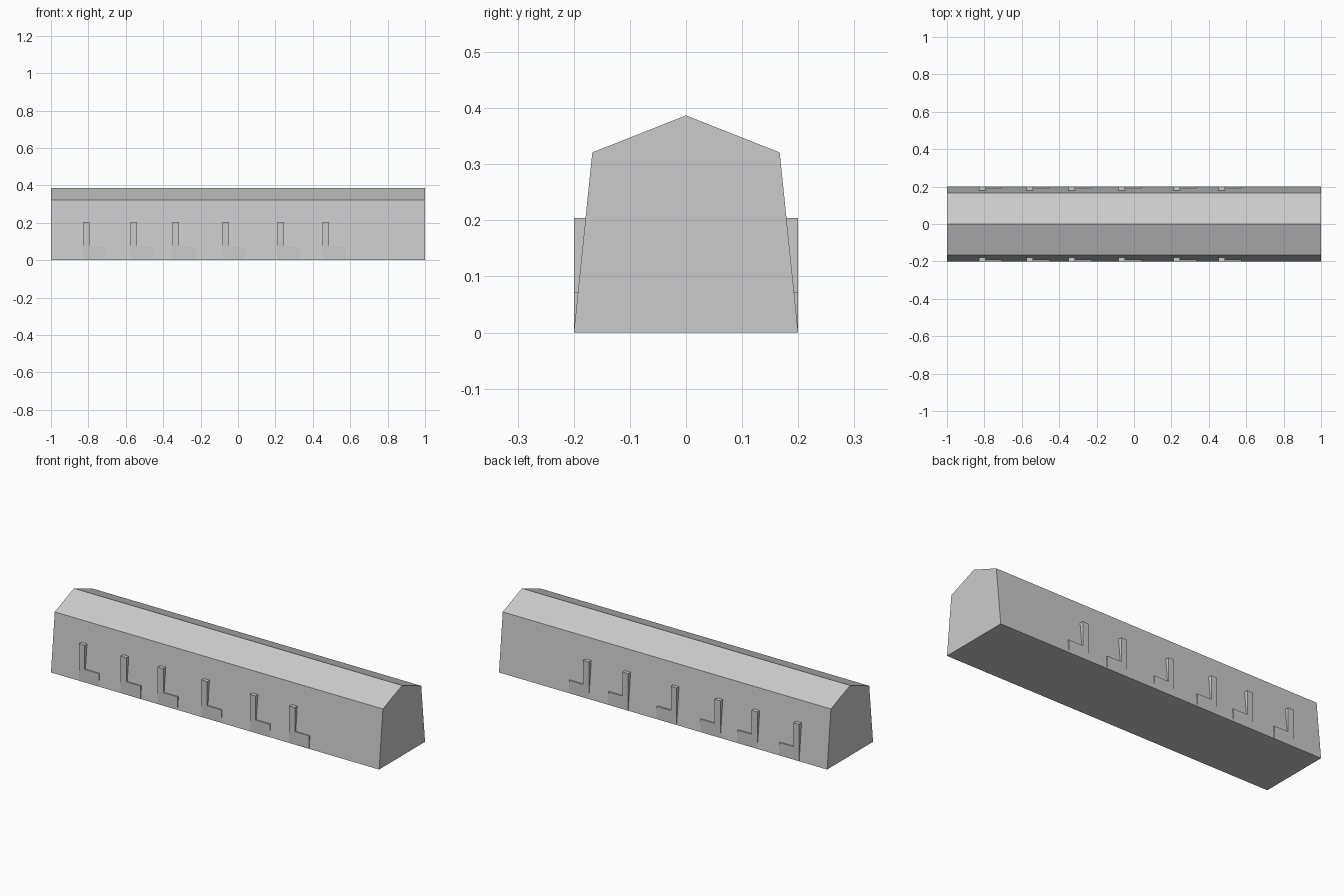
import bpy
import bmesh
from mathutils import Vector

if "Cube" in bpy.data.objects:
    bpy.data.objects.remove(bpy.data.objects["Cube"], do_unlink=True)

# Single plain grey
GREY = (0.6, 0.6, 0.6, 1.0)
grey = bpy.data.materials.new("plain grey")
grey.use_nodes = True
grey.diffuse_color = GREY
grey.node_tree.nodes["Principled BSDF"].inputs["Base Color"].default_value = GREY


def extrude_profile(name, points, offset):
    """Make a closed prism by sweeping a flat outline along an offset."""
    bm = bmesh.new()
    face = bm.faces.new([bm.verts.new(p) for p in points])
    swept = bmesh.ops.extrude_face_region(bm, geom=[face], use_keep_orig=True)
    moved = [v for v in swept["geom"] if isinstance(v, bmesh.types.BMVert)]
    bmesh.ops.translate(bm, verts=moved, vec=Vector(offset))
    bmesh.ops.recalc_face_normals(bm, faces=bm.faces)
    mesh = bpy.data.meshes.new(name)
    bm.to_mesh(mesh)
    bm.free()
    mesh.materials.append(grey)
    obj = bpy.data.objects.new(name, mesh)
    bpy.context.collection.objects.link(obj)
    return obj


# Long body: sloping walls under a shallow gable roof
half = [(0.2, 0.0), (0.167, 0.321)]
section = half + [(0.0, 0.387)] + [(-y, z) for y, z in reversed(half)]
extrude_profile("barrier_body", [(-1, y, z) for y, z in section], (2, 0, 0))

# L-shaped ribs: a tall post with a low foot, upright outer face
POST_W, RIB_W, POST_H, FOOT_H = 0.035, 0.122, 0.204, 0.071
outline = [(0, 0), (RIB_W, 0), (RIB_W, FOOT_H), (POST_W, FOOT_H),
           (POST_W, POST_H), (0, POST_H)]
starts = [-0.83, -0.575, -0.35, -0.083, 0.212, 0.452]

for side, sign in (("front", -1), ("back", 1)):
    for i, x0 in enumerate(starts, 1):
        extrude_profile(f"{side}_rib_{i}",
                        [(x0 + x, sign * 0.17, z) for x, z in outline],
                        (0, sign * 0.03, 0))
